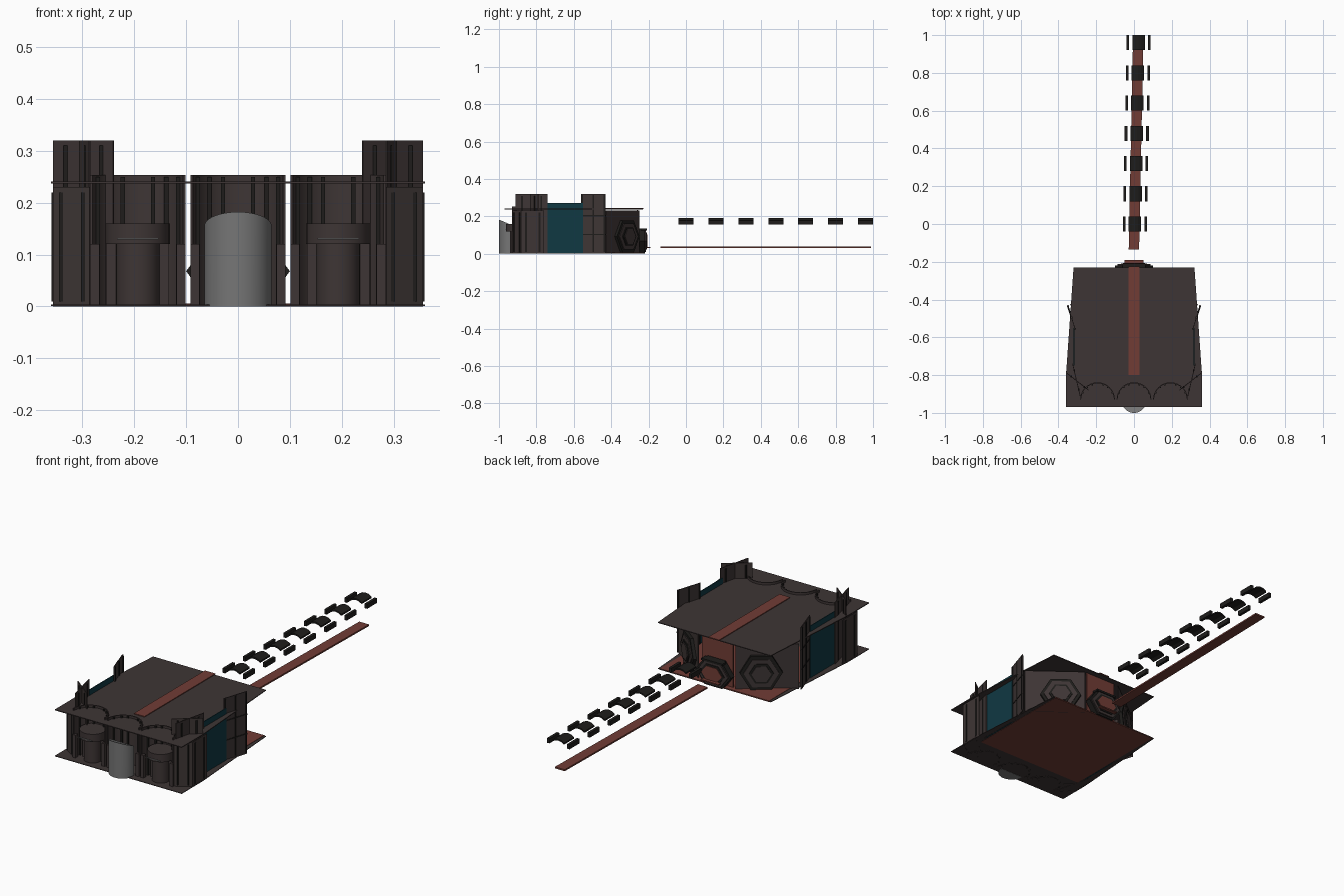
import bpy, bmesh, math
from mathutils import Matrix, Vector

cube = bpy.data.objects.get("Cube")
if cube:
    bpy.data.objects.remove(cube, do_unlink=True)


def material(name, r, g, b):
    m = bpy.data.materials.new(name)
    m.use_nodes = True
    m.diffuse_color = (r, g, b, 1)
    m.node_tree.nodes["Principled BSDF"].inputs["Base Color"].default_value = (r, g, b, 1)
    return m


BROWN = material("dark brown metal", .048, .036, .035)
BLACK = material("near black metal", .013, .012, .011)
RED = material("rust red", .165, .046, .036)
TEAL = material("deep teal glass", .005, .04, .055)
GREY = material("mid grey", .18, .18, .18)


def finish(name, bm, mat, smooth=False):
    bmesh.ops.recalc_face_normals(bm, faces=bm.faces)
    mesh = bpy.data.meshes.new(name)
    bm.to_mesh(mesh)
    bm.free()
    mesh.materials.append(mat)
    ob = bpy.data.objects.new(name, mesh)
    bpy.context.collection.objects.link(ob)
    if smooth:
        bpy.ops.object.select_all(action='DESELECT')
        ob.select_set(True)
        bpy.context.view_layer.objects.active = ob
        bpy.ops.object.shade_smooth_by_angle()
    return ob


def prism(name, outline, z0, z1, mat, smooth=False):
    """Extrude a plan outline straight up."""
    bm = bmesh.new()
    face = bm.faces.new([bm.verts.new((x, y, z0)) for x, y in outline])
    top = bmesh.ops.extrude_face_region(bm, geom=[face])["geom"]
    bmesh.ops.translate(bm, vec=(0, 0, z1 - z0),
                        verts=[v for v in top if isinstance(v, bmesh.types.BMVert)])
    return finish(name, bm, mat, smooth)


def box(name, x0, x1, y0, y1, z0, z1, mat):
    return prism(name, [(x0, y0), (x1, y0), (x1, y1), (x0, y1)], z0, z1, mat)


def panel(name, a, b, z0, z1, mat, t=.004):
    """Upright plate between two plan points."""
    a, b = Vector(a), Vector(b)
    d = (b - a).normalized()
    n = Vector((-d.y, d.x)) * t / 2
    return prism(name, [a + n, b + n, b - n, a - n], z0, z1, mat)


def arc(cx, cy, r, a0, a1, n=16):
    angles = [math.radians(a0 + (a1 - a0) * i / n) for i in range(n + 1)]
    return [(cx + r * math.cos(a), cy + r * math.sin(a)) for a in angles]


def hexagon(name, centre, normal, rx, rz, depth, mat):
    """Six-sided plate facing along a horizontal normal."""
    n = Vector(normal).normalized()
    side = Vector((-n.y, n.x, 0))
    bm = bmesh.new()
    c = Vector(centre)
    ring = [c + side * rx * math.cos(i * math.pi / 3)
            + Vector((0, 0, rz * math.sin(i * math.pi / 3) / math.sin(math.pi / 3))) for i in range(6)]
    face = bm.faces.new([bm.verts.new(p) for p in ring])
    top = bmesh.ops.extrude_face_region(bm, geom=[face])["geom"]
    bmesh.ops.translate(bm, vec=n * depth,
                        verts=[v for v in top if isinstance(v, bmesh.types.BMVert)])
    return finish(name, bm, mat)


# floor and roof slabs
plan = [(-.36, -.97), (.36, -.97), (.36, -.8), (.32, -.23), (-.32, -.23), (-.36, -.8)]
prism("floor", plan, .001, .004, BROWN)
box("floor_inlay", -.31, .31, -.8, -.23, 0, .006, RED)
prism("roof", plan, .237, .241, BROWN)
box("roof_strip", -.03, .03, -.8, -.225, .241, .245, RED)

# three curved niches along the front
for label, cx in (("left", .193), ("centre", 0), ("right", -.193)):
    outline = arc(cx, -.93, .092, 0, 180) + arc(cx, -.93, .087, 180, 0)
    prism("niche_wall_" + label, outline, 0, .253, BROWN, True)
    for i, deg in enumerate((25, 50, 70, 110, 130, 155)):
        a = math.radians(deg)
        x, y = cx + .085 * math.cos(a), -.93 + .085 * math.sin(a)
        box(f"niche_rib_{label}_{i}", x - .004, x + .004, y - .004, y + .004, 0, .25, BLACK)
    for s in (-1, 1):
        box(f"niche_jamb_{label}_{s}", cx + s * .083 - .009, cx + s * .083 + .009,
            -.935, -.915, 0, .12, BROWN)
    if cx:
        prism("niche_drum_" + label, arc(cx, -.9, .042, 0, -180) + arc(cx, -.9, .06, 180, 0),
              0, .12, BROWN, True)
        prism("niche_ledge_" + label, arc(cx, -.9, .062, 0, 360, 24)[:-1], .12, .16, BROWN, True)
        box("niche_light_line_" + label, cx - .04, cx + .04, -.965, -.96, .129, .132, GREY)

# grey half drum with a top that slopes down toward the wall
drum = prism("front_drum", arc(0, -.935, .065, 0, -180, 24), 0, .155, GREY)
for v in drum.data.vertices:
    if v.co.z > .1:
        v.co.z += (-.935 - v.co.y) * .42
drum.data.update()
bpy.ops.object.select_all(action='DESELECT')
drum.select_set(True)
bpy.context.view_layer.objects.active = drum
bpy.ops.object.shade_smooth_by_angle()

for s, side in ((1, "left"), (-1, "right")):
    # crossed plates of the front corner pillar
    plates = [((.24, -.88), (.355, -.79), .32), ((.285, -.91), (.325, -.74), .32),
              ((.285, -.925), (.355, -.88), .23), ((.355, -.88), (.355, -.76), .23)]
    for i, (a, b, h) in enumerate(plates):
        a, b = Vector(a), Vector(b)
        flip = lambda p: (s * p.x, p.y)
        panel(f"front_pillar_{side}_{i}", flip(a), flip(b), 0, h, BROWN)
        for k, f in enumerate((.2, .8)):
            p = a.lerp(b, f)
            box(f"front_pillar_rib_{side}_{i}_{k}", s * p.x - .004, s * p.x + .004,
                p.y - .005, p.y + .005, .01, h - .01, BLACK)

    # glass side wall and rear side pillar
    panel("side_window_" + side, (s * .318, -.75), (s * .318, -.55), 0, .27, TEAL)
    a, b = Vector((s * .31, -.56)), Vector((s * .352, -.43))
    panel("rear_pillar_" + side, a, b, 0, .32, BROWN)
    for k, f in enumerate((.05, .5, .95)):
        p = a.lerp(b, f)
        box(f"rear_pillar_rib_{side}_{k}", p.x - .005, p.x + .005, p.y - .004, p.y + .004,
            .01, .315, BLACK)
    for k, z in enumerate((.1, .2)):
        panel(f"rear_pillar_seam_{side}_{k}", a, b, z, z + .006, BLACK, .008)

    # slanted rear wall with a stepped hexagonal hatch
    panel("rear_wall_" + side, (s * .105, -.25), (s * .34, -.43), 0, .23, BROWN)
    n = Vector((s * .18, .235, 0)).normalized()
    c = Vector((s * .2, -.323, .092))
    hexagon("hatch_rim_" + side, c, n, .1, .085, .018, BLACK)
    hexagon("hatch_plate_" + side, c, n, .083, .07, .023, BROWN)
    hexagon("hatch_ring_" + side, c, n, .058, .048, .028, BLACK)
    hexagon("hatch_core_" + side, c, n, .047, .039, .032, BROWN)

# rear doorway
box("rear_panel", -.088, .088, -.262, -.256, 0, .235, RED)
hexagon("door_rim", (0, -.25, .068), (0, 1, 0), .1, .067, .03, BLACK)
hexagon("door_frame", (0, -.25, .068), (0, 1, 0), .088, .058, .037, BROWN)
hexagon("door_ring", (0, -.25, .068), (0, 1, 0), .07, .045, .041, BLACK)
hexagon("door", (0, -.25, .068), (0, 1, 0), .058, .036, .044, RED)
box("door_cap", -.06, .06, -.24, -.208, .125, .135, BLACK)
box("door_sill", -.05, .05, -.21, -.19, .03, .036, RED)

# long walkway drifting slightly sideways, with hoops above it
prism("walkway", [(-.028, -.135), (.027, -.135), (.05, .99), (-.005, .99)], .03, .038, RED)
for i in range(7):
    y = i * .16
    cx = .005 + .02 * y
    bm = bmesh.new()
    rows = []
    for yy in (y - .04, y + .04):
        upper = [(cx + u * .033, yy, .191 - .012 * u * u) for u in (-1, -.5, 0, .5, 1)]
        lower = [(x, yy, z - .008) for x, _, z in reversed(upper)]
        rows.append([bm.verts.new(p) for p in upper + lower])
    count = len(rows[0])
    for k in range(count):
        j = (k + 1) % count
        bm.faces.new((rows[0][k], rows[0][j], rows[1][j], rows[1][k]))
    for row in rows:
        bm.faces.new(row)
    finish(f"hoop_top_{i}", bm, BLACK)
    for s in (-1, 1):
        x = cx + s * .057
        box(f"hoop_side_{i}_{s}", x - .007, x + .007, y - .04, y + .04, .155, .179, BLACK)
